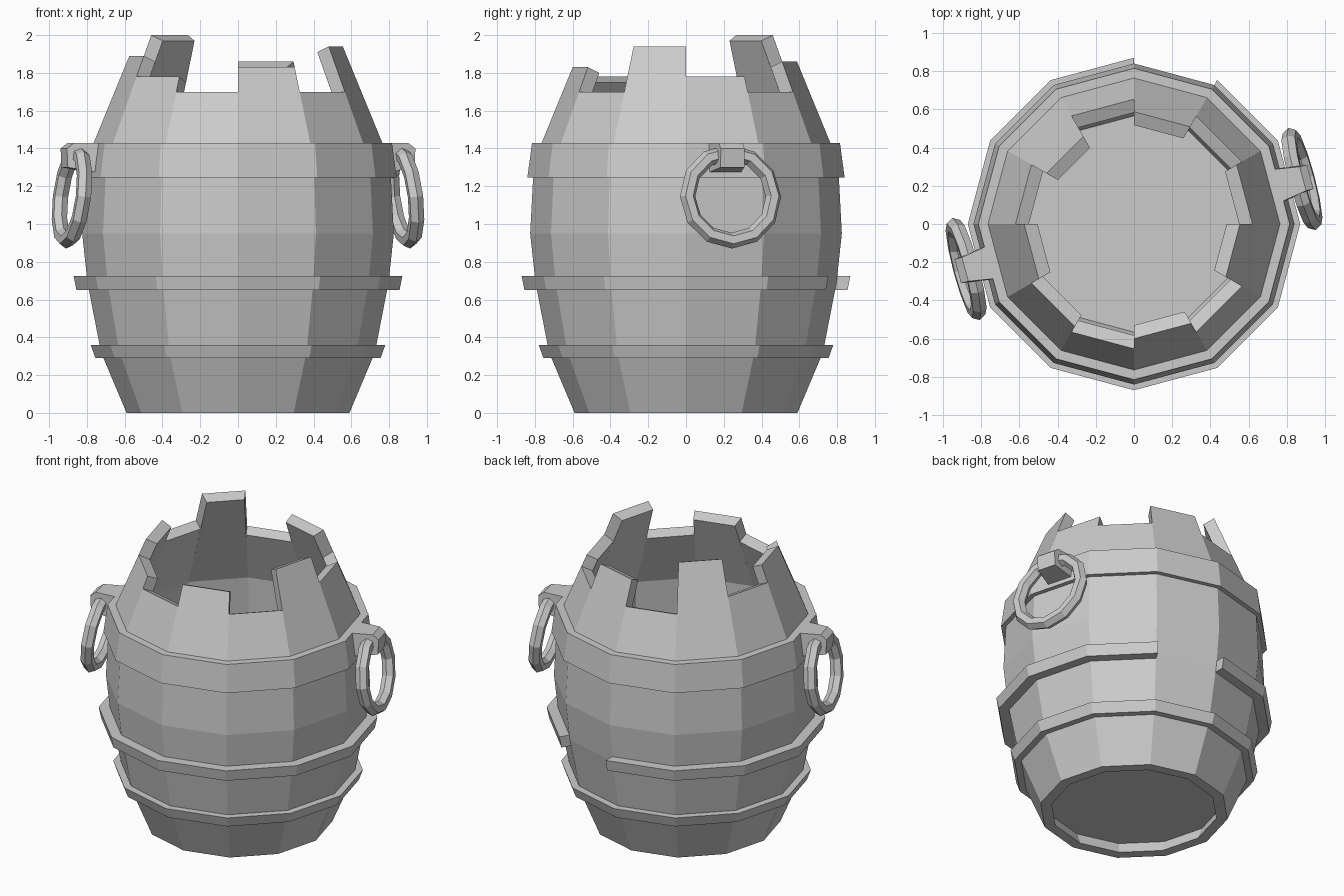
import bpy, bmesh, math
from mathutils import Vector, Matrix

if "Cube" in bpy.data.objects:
    bpy.data.objects.remove(bpy.data.objects["Cube"])

SIDES = 12
STEP = 2 * math.pi / SIDES


def polar(r, z, k):
    return Vector((r * math.cos(k * STEP), r * math.sin(k * STEP), z))


def finish(name, bm):
    bmesh.ops.remove_doubles(bm, verts=bm.verts, dist=1e-5)
    bmesh.ops.recalc_face_normals(bm, faces=bm.faces)
    me = bpy.data.meshes.new(name)
    bm.to_mesh(me)
    bm.free()
    ob = bpy.data.objects.new(name, me)
    bpy.context.collection.objects.link(ob)
    return ob


def quad(bm, *pts):
    return bm.faces.new([bm.verts.new(p) for p in pts])


# Barrel wall: twelve staves, each broken off at its own height
OUTER = [(0.59, 0), (0.725, 0.32), (0.797, 0.69), (0.825, 0.95), (0.805, 1.33)]
INNER = [(0.52, 0), (0.65, 0.34), (0.72, 0.69), (0.748, 0.95), (0.73, 1.31)]
TOPS = [1.78, 1.70, 1.86, 1.70, 2.00, 1.78, 1.89, 1.78, 1.70, 1.83, 1.70, 1.94]


def rim(h):
    r = 0.805 - 0.41 * (h - 1.33)
    return (r, h), (r - 0.07, h - 0.03)


bm = bmesh.new()
for k, h in enumerate(TOPS):
    out_top, in_top = rim(h)
    loop = OUTER + [out_top, in_top] + INNER[::-1]
    for a, b in zip(loop, loop[1:] + loop[:1]):
        quad(bm, polar(*a, k), polar(*a, k + 1), polar(*b, k + 1), polar(*b, k))
    # exposed stave edge next to a neighbour of another height
    h2 = TOPS[(k + 1) % SIDES]
    if h2 != h:
        (o1, i1), (o2, i2) = rim(h), rim(h2)
        pts = [o1, o2, i2, i1] if h2 > h else [o2, o1, i1, i2]
        quad(bm, *[polar(*p, k + 1) for p in pts])
finish("barrel_staves", bm)

# Floor disc, set a little above the bottom rim
bm = bmesh.new()
bmesh.ops.create_cone(bm, cap_ends=True, segments=SIDES, radius1=0.565, radius2=0.58,
                      depth=0.04, matrix=Matrix.Translation((0, 0, 0.10)))
bmesh.ops.rotate(bm, verts=bm.verts, matrix=Matrix.Rotation(0, 3, 'Z'))
finish("barrel_floor", bm)


# Metal hoops: a cross-section carried round the staves
def hoop(name, section, start=0, count=SIDES):
    bm = bmesh.new()
    for k in range(start, start + count):
        for a, b in zip(section, section[1:] + section[:1]):
            quad(bm, polar(*a, k), polar(*a, k + 1), polar(*b, k + 1), polar(*b, k))
    if count < SIDES:
        for k in (start, start + count):
            quad(bm, *[polar(*p, k) for p in section])
    finish(name, bm)


hoop("upper_hoop", [(0.84, 1.245), (0.815, 1.43), (0.75, 1.43), (0.795, 1.245)])
hoop("middle_hoop_broken", [(0.855, 0.65), (0.87, 0.725), (0.78, 0.725), (0.77, 0.65)], 3, 11)
hoop("lower_hoop", [(0.755, 0.29), (0.78, 0.36), (0.70, 0.36), (0.68, 0.29)])

# Ring handles and their brackets on opposite sides
BRACKET = [(0.76, 1.43), (0.915, 1.43), (0.955, 1.40), (0.95, 1.30), (0.78, 1.27)]
for side, ang in (("right", 15), ("left", 195)):
    a = math.radians(ang)
    bpy.ops.mesh.primitive_torus_add(
        major_segments=12, minor_segments=6, major_radius=0.235, minor_radius=0.042,
        location=(0.91 * math.cos(a), 0.91 * math.sin(a), 1.145),
        rotation=(0, math.radians(83), a))
    bpy.context.object.name = side + "_ring_handle"

    bm = bmesh.new()
    face = bm.faces.new([bm.verts.new((r, -0.09 if r < 0.8 else -0.065, z)) for r, z in BRACKET])
    far = [bm.verts.new((v.co.x, -v.co.y, v.co.z)) for v in face.verts]
    near = list(face.verts)
    bm.faces.new(far[::-1])
    for i in range(len(near)):
        j = (i + 1) % len(near)
        bm.faces.new((near[i], near[j], far[j], far[i]))
    bm.transform(Matrix.Rotation(a, 4, 'Z'))
    finish(side + "_bracket", bm)
